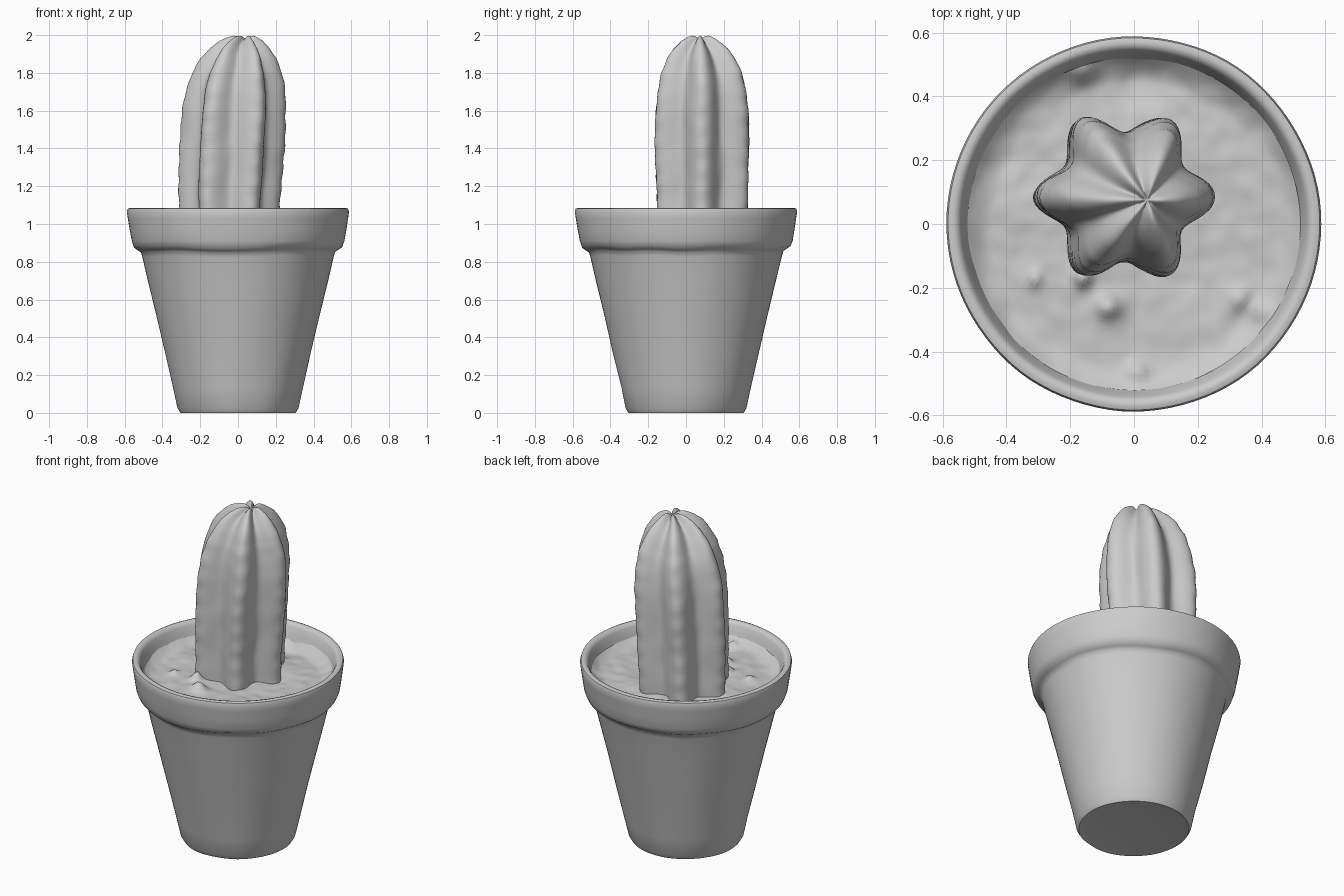
import bpy, bmesh, math
from mathutils import Vector, noise

if "Cube" in bpy.data.objects:
    bpy.data.objects.remove(bpy.data.objects["Cube"])


def loft(name, rings, point, segs, angle=50):
    """Bridge stacked rings of points; rings of zero radius merge into a pole."""
    bm = bmesh.new()
    loops = [[bm.verts.new(point(ring, 2 * math.pi * i / segs)) for i in range(segs)]
             for ring in rings]
    for a, b in zip(loops, loops[1:]):
        for i in range(segs):
            j = (i + 1) % segs
            bm.faces.new((a[i], a[j], b[j], b[i]))
    bmesh.ops.remove_doubles(bm, verts=bm.verts, dist=1e-5)
    bmesh.ops.recalc_face_normals(bm, faces=bm.faces)
    mesh = bpy.data.meshes.new(name)
    bm.to_mesh(mesh)
    bm.free()
    mesh.shade_smooth()
    mesh.set_sharp_from_angle(angle=math.radians(angle))
    obj = bpy.data.objects.new(name, mesh)
    bpy.context.collection.objects.link(obj)
    return obj


def interp(table, z):
    """Linearly sample (z, a, b) rows."""
    for p, q in zip(table, table[1:]):
        if z <= q[0]:
            t = (z - p[0]) / (q[0] - p[0])
            return [u + (v - u) * t for u, v in zip(p[1:], q[1:])]
    return table[-1][1:]


# Pot: tapered wall, overhanging rounded rim, inner wall down to the soil
pot_profile = [
    (0, 0.008), (0.27, 0.006), (0.305, 0.0), (0.32, 0.025), (0.342, 0.13),
    (0.387, 0.32), (0.433, 0.52), (0.479, 0.71), (0.508, 0.83), (0.515, 0.855),
    (0.53, 0.865), (0.552, 0.88), (0.564, 0.91), (0.574, 0.97), (0.583, 1.03),
    (0.588, 1.065), (0.583, 1.081), (0.569, 1.086), (0.553, 1.082),
    (0.542, 1.065), (0.531, 1.03), (0.517, 0.99), (0.505, 0.95)]


def pot_point(ring, a):
    r, z = ring
    n = noise.noise(Vector((math.cos(a) * 2, math.sin(a) * 2, z * 4)))
    if 0.8 < z < 0.9:
        z += 0.012 * n
    r += 0.004 * n * (r > 0)
    return (r * math.cos(a), r * math.sin(a), z)


loft("pot", pot_profile, pot_point, 96)

# Soil: lumpy surface around the plant, with a hollow at the back and clods
bumps = [(-0.08, -0.26, 0.04, 0.045), (-0.16, -0.165, 0.03, 0.045),
         (0.33, -0.23, 0.035, 0.03), (0.40, -0.27, 0.03, 0.03),
         (-0.31, -0.17, 0.025, 0.025), (0.01, -0.46, 0.03, 0.03),
         (0.02, 0.45, 0.08, -0.03), (-0.16, 0.48, 0.04, 0.04)]


def soil_point(t, a):
    r = 0.16 + 0.362 * t
    x = -0.04 * (1 - t) + r * math.cos(a)
    y = 0.085 * (1 - t) + r * math.sin(a)
    z = 0.972 + 0.014 * noise.noise(Vector((x * 5, y * 5, 0.3)))
    z += 0.006 * noise.noise(Vector((x * 18, y * 18, 2.7)))
    z += 0.035 * max(0, (math.hypot(x, y) - 0.44) / 0.08) ** 2
    for bx, by, w, h in bumps:
        z += h * math.exp(-((x - bx) ** 2 + (y - by) ** 2) / (w * w))
    return (x, y, z)


loft("soil", [i / 30 for i in range(31)], soil_point, 140, 70)

# Cactus: six-ribbed column; rows are height, radius, centre x
column = [(0.94, 0.265, -0.047), (1.15, 0.27, -0.045), (1.4, 0.279, -0.032),
          (1.6, 0.276, -0.02), (1.7, 0.264, -0.014), (1.8, 0.238, -0.006),
          (1.88, 0.199, 0.002), (1.93, 0.160, 0.008), (1.97, 0.112, 0.016),
          (1.99, 0.075, 0.024)]
heights = [0.94 + 0.028 * i for i in range(31)] + [
    1.80, 1.825, 1.85, 1.88, 1.905, 1.93, 1.95, 1.97, 1.982, 1.99]
cactus_rings = [(z, *interp(column, z), 1.0) for z in heights]
# Crown: ribs roll over into a small dimple
cactus_rings += [(1.997, 0.052, 0.029, 0.9), (1.995, 0.032, 0.034, 0.6),
                 (1.986, 0.014, 0.038, 0.3), (1.978, 0.0, 0.04, 0.0)]


def cactus_point(ring, a):
    z, radius, cx, strength = ring
    rib = (0.5 + 0.5 * math.cos(6 * a)) ** 1.05
    cap = min(1, max(0, (z - 1.75) / 0.22))
    valley = 0.73 - 0.06 * cap
    r = radius * (valley + (1 - valley) * rib)
    # small knobs along each rib, over gentle unevenness
    index = round(a / (math.pi / 3)) % 6
    if radius > 0.1:
        r += 0.0025 * rib ** 4 * math.sin(z * 55 + index * 2.1)
        r += 0.006 * noise.noise(Vector((math.cos(a) * 3, math.sin(a) * 3, z * 6)))
    z -= 0.025 * cap * (1 - rib) * strength
    return (cx + r * math.cos(a), 0.085 - 0.01 * cap + r * math.sin(a), z)


loft("cactus", cactus_rings, cactus_point, 120, 60)
